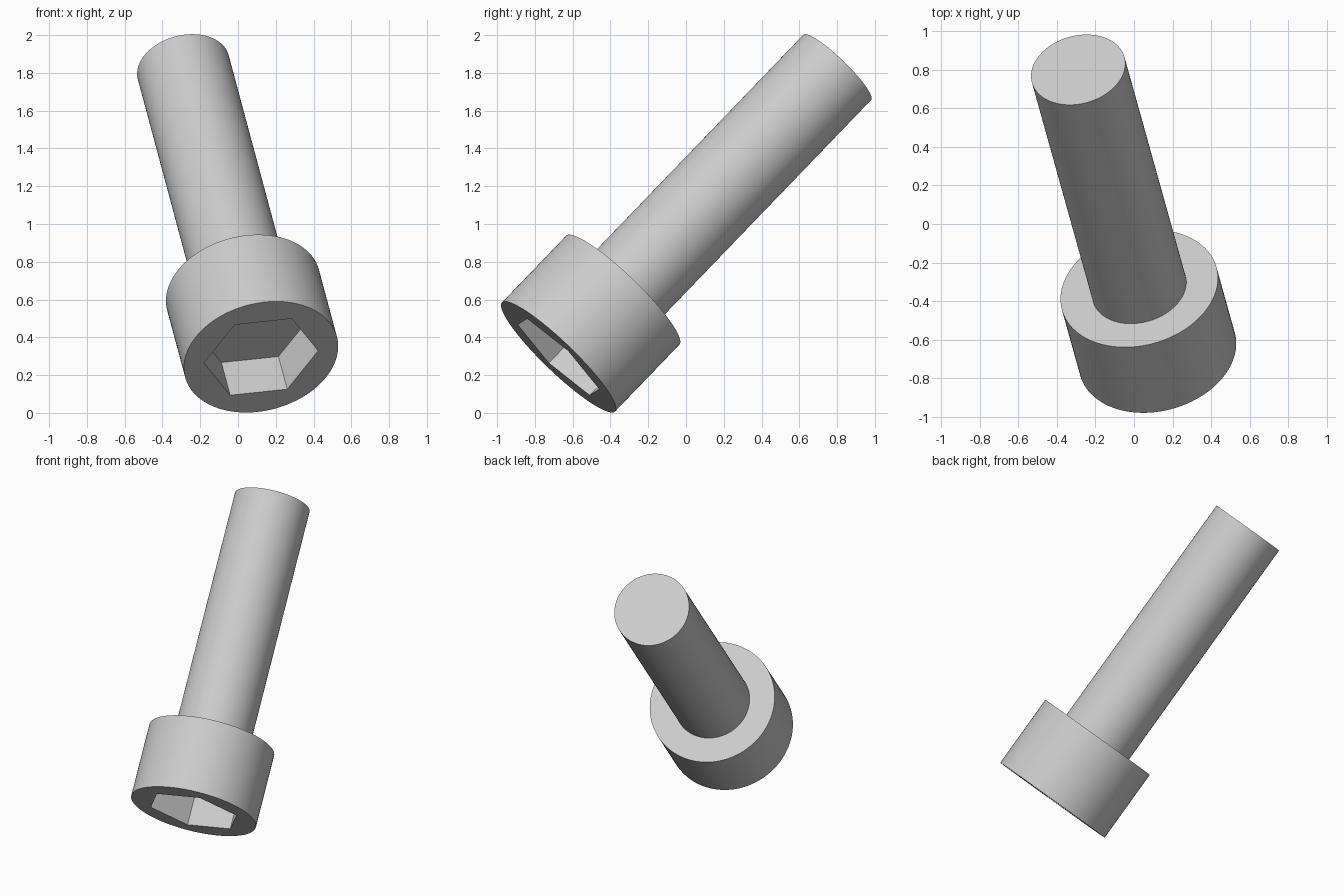
import bpy
import math
from mathutils import Matrix, Vector

cube = bpy.data.objects.get("Cube")
if cube:
    bpy.data.objects.remove(cube)

# Dimensions
HEAD_R, HEAD_H = 0.416, 0.5
SHAFT_R, LENGTH = 0.249, 2.167
HEX_R, HEX_DEPTH = 0.308, 0.245
SEGMENTS = 96

# Tilted frame: origin at the head face, local z along the bolt, local x to a hex corner
base = Vector((0.122, -0.675, 0.296))
axis = Vector((-0.190, 0.681, 0.7075)).normalized()
corner = Vector((-0.302, -0.051, -0.032))
side_x = (corner - axis * corner.dot(axis)).normalized()
side_y = axis.cross(side_x)
frame = Matrix.Translation(base) @ Matrix((side_x, side_y, axis)).transposed().to_4x4()

steel = bpy.data.materials.new("light grey steel")
steel.use_nodes = True
steel.diffuse_color = (0.6, 0.6, 0.6, 1)
steel.node_tree.nodes["Principled BSDF"].inputs["Base Color"].default_value = (0.6, 0.6, 0.6, 1)


def prism(name, radius, start, end, sides, turn=0.0):
    """Add a prism along the bolt axis between two distances."""
    bpy.ops.mesh.primitive_cylinder_add(vertices=sides, radius=radius, depth=end - start)
    obj = bpy.context.object
    obj.name = name
    obj.data.transform(Matrix.Translation((0, 0, (start + end) / 2)) @ Matrix.Rotation(turn, 4, "Z"))
    obj.matrix_world = frame
    obj.data.materials.append(steel)
    return obj


def smooth(obj):
    bpy.ops.object.select_all(action="DESELECT")
    obj.select_set(True)
    bpy.context.view_layer.objects.active = obj
    bpy.ops.object.shade_smooth_by_angle(angle=math.radians(30))


# Head with a hexagonal socket
head = prism("bolt_head", HEAD_R, 0, HEAD_H, SEGMENTS)
# Cylinder corners start on local y, so a quarter turn puts one on local x
cutter = prism("socket_cutter", HEX_R, -0.1, HEX_DEPTH, 6, math.pi / 2)
bpy.context.view_layer.update()
cut = head.modifiers.new("hex_socket", "BOOLEAN")
cut.operation = "DIFFERENCE"
cut.solver = "EXACT"
cut.object = cutter
bpy.context.view_layer.objects.active = head
bpy.ops.object.modifier_apply(modifier=cut.name)
bpy.data.objects.remove(cutter)
smooth(head)

# Plain shaft, sunk a little into the head
shaft = prism("bolt_shaft", SHAFT_R, HEAD_H - 0.1, LENGTH, SEGMENTS)
smooth(shaft)
